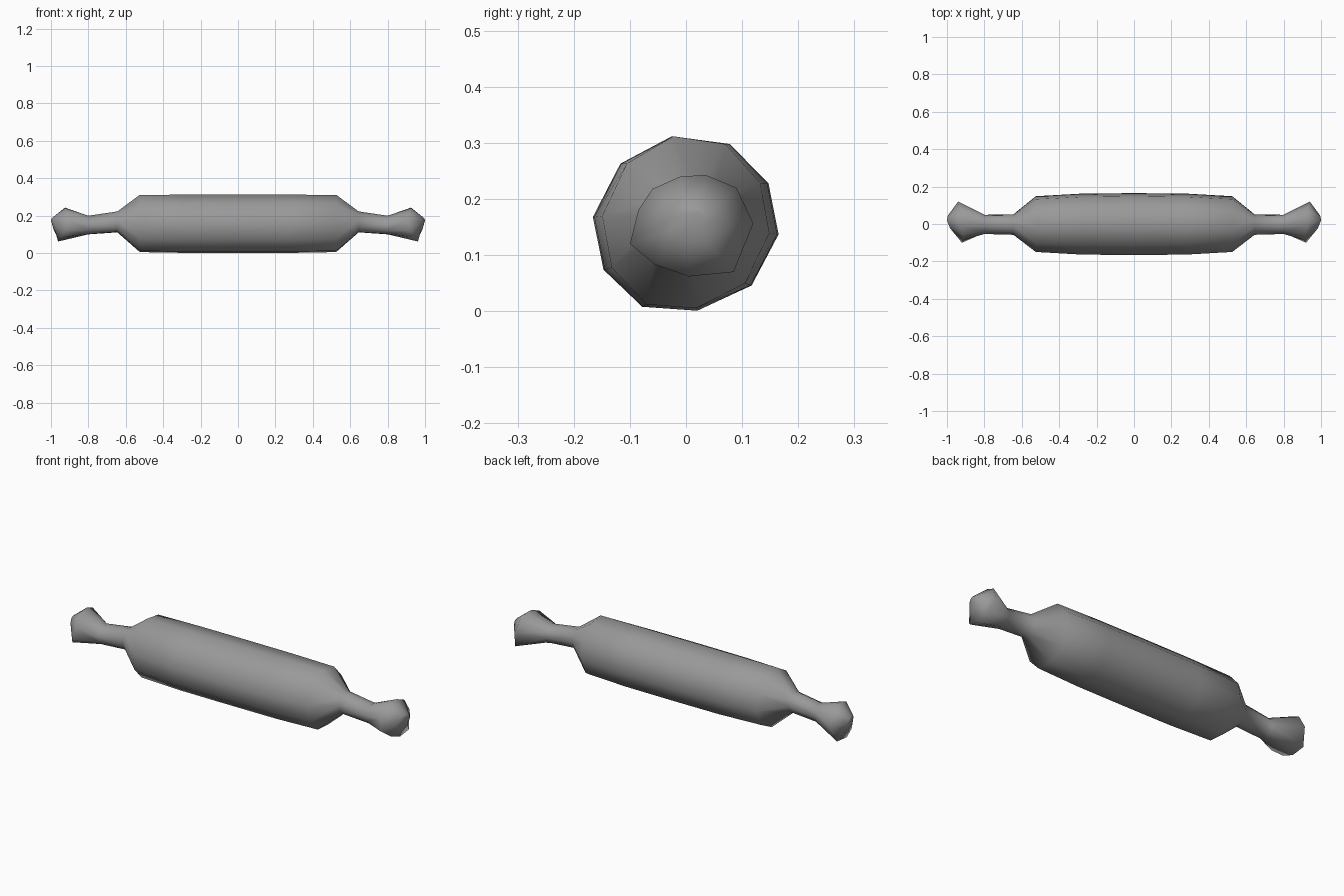
import bpy, bmesh

if "Cube" in bpy.data.objects:
    bpy.data.objects.remove(bpy.data.objects["Cube"])

# Ten-sided barrel section (y, z), clockwise from the top
BARREL = [(-.025, .312), (.078, .298), (.147, .228), (.165, .137), (.117, .046),
          (.02, .001), (-.078, .008), (-.147, .074), (-.166, .168), (-.117, .263)]
# Irregular knob section (x, y, z)
KNOB = [(.925, -.01, .240), (.925, .035, .243), (.93, .09, .22), (.94, .12, .157), (.96, .085, .07),
        (.962, .005, .062), (.95, -.055, .083), (.92, -.10, .12), (.91, -.085, .18), (.915, -.06, .218)]
C = .157


def scaled(x, sy, sz, cy=0, cz=C):
    return [(x, cy + y * sy, cz + (z - C) * sz) for y, z in BARREL]


# Tip ring: shrunken knob section leaning towards the end point
tip = [(.986 + .07 * (z - .15) + .08 * (y - .01), .005 + (y - .005) * .35, .157 + (z - .155) * .35)
       for x, y, z in KNOB]

rings = [
    scaled(0, 1, 1),                          # barrel middle
    scaled(.28, .985, 1),
    scaled(.525, .9, .985, 0, .159),          # barrel shoulder
    scaled(.645, .33, .36, -.003, .167),      # neck
    scaled(.80, .31, .32, -.002, .15),
    KNOB,
    tip,
]

bm = bmesh.new()
loops = [[bm.verts.new(p) for p in ring] for ring in rings]
n = len(BARREL)
for a, b in zip(loops, loops[1:]):
    for i in range(n):
        j = (i + 1) % n
        bm.faces.new((a[i], a[j], b[j], b[i]))
end = bm.verts.new((1.0, .02, .175))
for i in range(n):
    bm.faces.new((loops[-1][i], loops[-1][(i + 1) % n], end))
bmesh.ops.recalc_face_normals(bm, faces=bm.faces)
# Outward check using the barrel top
bm.faces.ensure_lookup_table()
bm.normal_update()
if bm.faces[0].normal.z < 0:
    bmesh.ops.reverse_faces(bm, faces=bm.faces)
for f in bm.faces:
    f.smooth = True

mesh = bpy.data.meshes.new("rolling_pin")
bm.to_mesh(mesh)
bm.free()
pin = bpy.data.objects.new("rolling_pin", mesh)
bpy.context.collection.objects.link(pin)

# Dark grey finish
grey = bpy.data.materials.new("dark_grey")
grey.diffuse_color = (.32, .32, .32, 1)
grey.use_nodes = True
grey.node_tree.nodes["Principled BSDF"].inputs["Base Color"].default_value = grey.diffuse_color
mesh.materials.append(grey)

# Other half of the pin
mirror = pin.modifiers.new("mirror", 'MIRROR')
mirror.use_axis = (True, False, False)
mirror.use_clip = True
mirror.merge_threshold = .001
